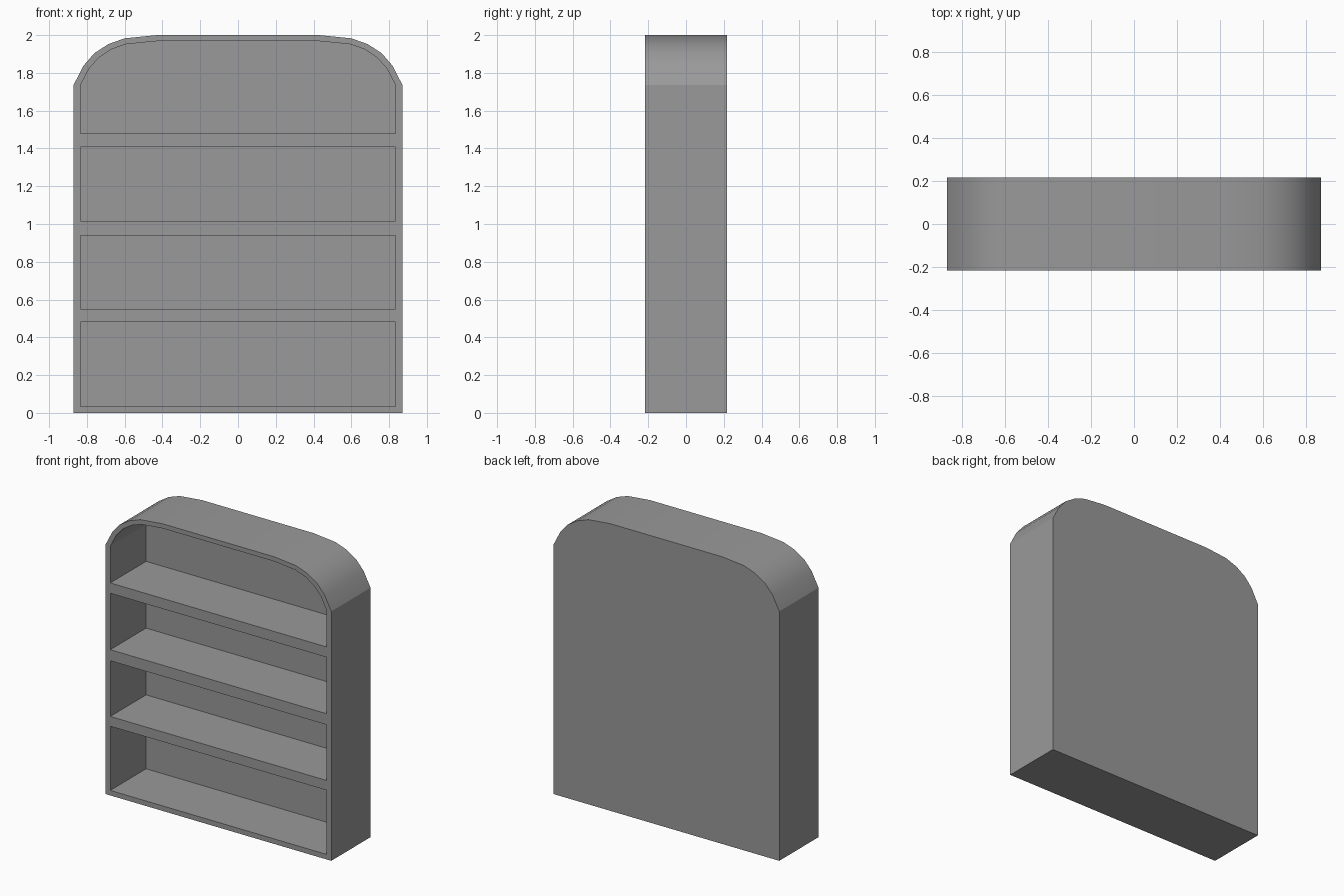
import bpy
import bmesh
import math

cube = bpy.data.objects.get("Cube")
if cube:
    bpy.data.objects.remove(cube, do_unlink=True)

HALF_DEPTH = 0.216
BACK_INNER = 0.178      # front surface of the back panel
INNER_HALF = 0.833      # half width of the compartments

grey = bpy.data.materials.new("plain grey")
grey.use_nodes = True
colour = (0.32, 0.32, 0.32, 1)
grey.diffuse_color = colour
grey.node_tree.nodes["Principled BSDF"].inputs["Base Color"].default_value = colour


def mirrored(right_half):
    """Close a right-hand outline with its mirror image."""
    return right_half + [(-x, z) for x, z in reversed(right_half)]


def prism(name, outline, y0, y1):
    """Extrude an x-z outline from y0 to y1."""
    bm = bmesh.new()
    face = bm.faces.new([bm.verts.new((x, y0, z)) for x, z in outline])
    top = bmesh.ops.extrude_face_region(bm, geom=[face])["geom"]
    moved = [v for v in top if isinstance(v, bmesh.types.BMVert)]
    bmesh.ops.translate(bm, verts=moved, vec=(0, y1 - y0, 0))
    bmesh.ops.recalc_face_normals(bm, faces=bm.faces)
    mesh = bpy.data.meshes.new(name)
    bm.to_mesh(mesh)
    bm.free()
    mesh.materials.append(grey)
    obj = bpy.data.objects.new(name, mesh)
    bpy.context.collection.objects.link(obj)
    return obj


# Cabinet body with rounded shoulders
shoulder = [(0.87, 1.737), (0.818, 1.838), (0.76, 1.905),
            (0.685, 1.953), (0.60, 1.983), (0.43, 2.0)]
body = prism("bookcase_body", mirrored([(0.87, 0)] + shoulder),
             -HALF_DEPTH, HALF_DEPTH)

# Compartments: an arched one on top, three rectangular ones below
inner_shoulder = [(INNER_HALF, 1.737), (0.787, 1.825), (0.735, 1.882),
                  (0.67, 1.925), (0.593, 1.952), (0.43, 1.968)]
openings = [[(INNER_HALF, 1.48)] + inner_shoulder]
for bottom, top in [(0.035, 0.482), (0.55, 0.938), (1.015, 1.408)]:
    openings.append([(INNER_HALF, bottom), (INNER_HALF, top)])

bpy.ops.object.select_all(action='DESELECT')
bpy.context.view_layer.objects.active = body
body.select_set(True)
for half in openings:
    cutter = prism("compartment_cutter", mirrored(half), -0.3, BACK_INNER)
    cutter.hide_render = True
    cut = body.modifiers.new("compartment", 'BOOLEAN')
    cut.operation = 'DIFFERENCE'
    cut.solver = 'EXACT'
    cut.object = cutter
    bpy.ops.object.modifier_apply(modifier=cut.name)
    bpy.data.objects.remove(cutter, do_unlink=True)

# Smooth the arch, keep the box edges crisp
bpy.ops.object.shade_smooth_by_angle(angle=math.radians(22))
